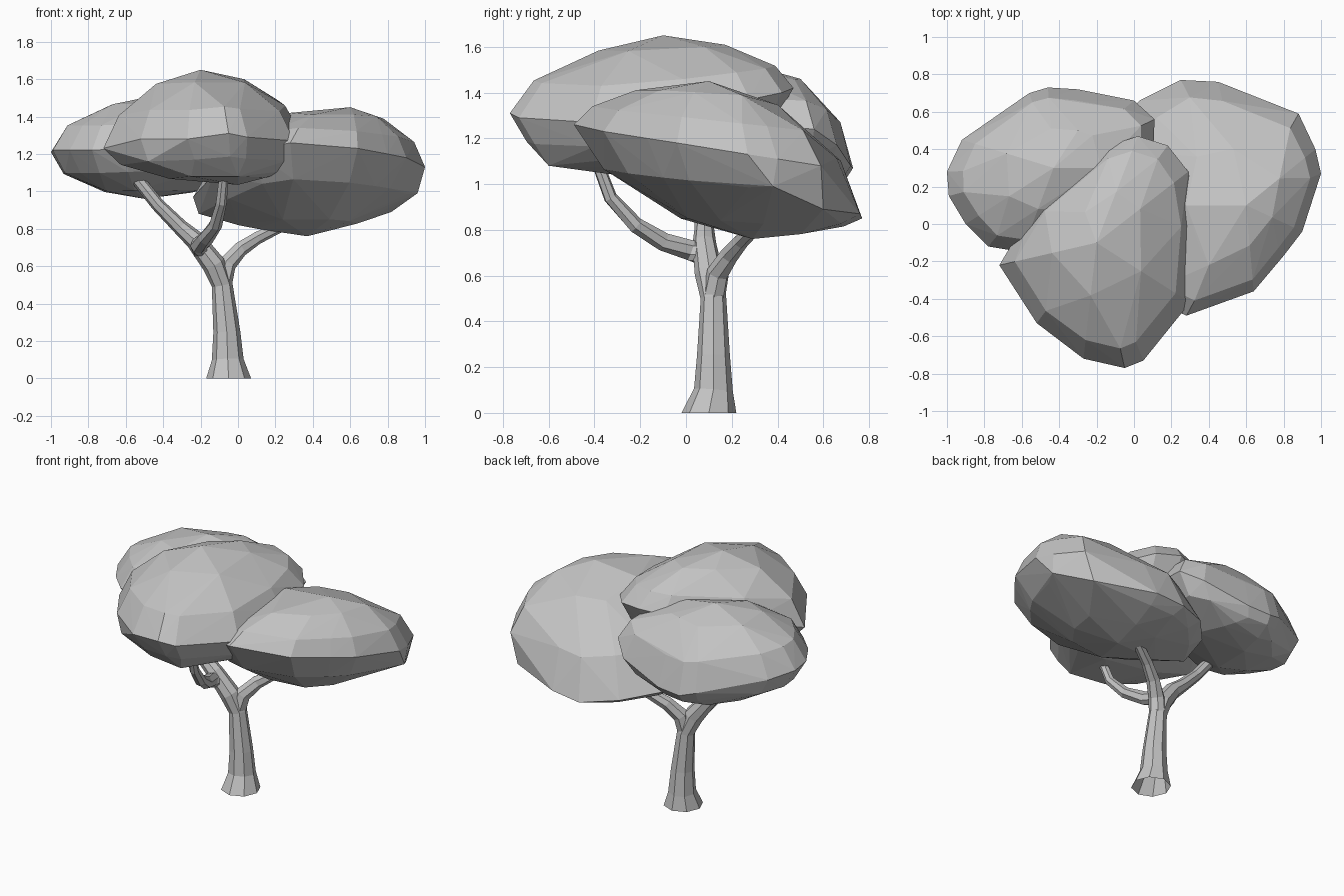
import bpy
import bmesh
import math
import random
from mathutils import Vector

random.seed(4)

default_cube = bpy.data.objects.get("Cube")
if default_cube:
    bpy.data.objects.remove(default_cube, do_unlink=True)


def make_material(name, colour):
    material = bpy.data.materials.new(name)
    material.use_nodes = True
    material.diffuse_color = colour
    shader = material.node_tree.nodes["Principled BSDF"]
    shader.inputs["Base Color"].default_value = colour
    shader.inputs["Roughness"].default_value = 0.9
    return material


light_grey = make_material("light grey", (0.55, 0.55, 0.55, 1))


def finish(name, bm):
    """Turn a bmesh into a flat shaded object."""
    bmesh.ops.recalc_face_normals(bm, faces=bm.faces[:])
    mesh = bpy.data.meshes.new(name)
    bm.to_mesh(mesh)
    bm.free()
    mesh.materials.append(light_grey)
    obj = bpy.data.objects.new(name, mesh)
    bpy.context.collection.objects.link(obj)
    return obj


def add_limb(name, stations, sides=8):
    """Faceted open tube through (x, y, z, radius) stations."""
    bm = bmesh.new()
    centres = [Vector(station[:3]) for station in stations]
    last = len(centres) - 1
    rings = []
    for i, centre in enumerate(centres):
        direction = centres[min(i + 1, last)] - centres[max(i - 1, 0)]
        if centre.z == 0:
            direction = Vector((0, 0, 1))
        # A fixed reference axis keeps the rings from twisting
        across = Vector((0, 1, 0)).cross(direction).normalized()
        along = direction.cross(across).normalized()
        radius = stations[i][3]
        ring = []
        for k in range(sides):
            angle = math.tau * k / sides
            offset = across * math.cos(angle) + along * math.sin(angle)
            ring.append(bm.verts.new(centre + offset * radius))
        rings.append(ring)
    for lower, upper in zip(rings, rings[1:]):
        for k in range(sides):
            n = (k + 1) % sides
            bm.faces.new((lower[k], lower[n], upper[n], upper[k]))
    return finish(name, bm)


def add_clump(name, rim, bulges, crown, belly, crown_power=1.2, belly_power=1.05):
    """Faceted leaf mass: a tilted rim domed up to a crown and down to a belly,
    with a few extra bulges pushing the hull outwards."""
    bm = bmesh.new()
    for point in rim + bulges:
        bm.verts.new(point)
    for pole, power in ((crown, crown_power), (belly, belly_power)):
        bm.verts.new(pole)
        for row, degrees in enumerate((29, 58)):
            out = math.cos(math.radians(degrees)) ** power
            rise = math.sin(math.radians(degrees)) ** power
            # The inner row uses every second rim point for larger facets
            for x, y, z in rim[row::row + 1]:
                wobble = random.uniform(-0.015, 0.015)
                bm.verts.new((
                    pole[0] + (x - pole[0]) * (out + wobble),
                    pole[1] + (y - pole[1]) * (out + wobble),
                    z + (pole[2] - z) * rise,
                ))
    result = bmesh.ops.convex_hull(bm, input=bm.verts[:])
    spare = {v for v in result["geom_interior"] + result["geom_unused"]
             if isinstance(v, bmesh.types.BMVert)}
    bmesh.ops.delete(bm, geom=list(spare), context="VERTS")
    return finish(name, bm)


# Trunk with flared foot, running on into the right limb
add_limb("trunk", [
    (-0.05, 0.1, 0, 0.12), (-0.055, 0.12, 0.1, 0.085),
    (-0.06, 0.12, 0.25, 0.072), (-0.085, 0.12, 0.5, 0.056),
    (-0.13, 0.1, 0.61, 0.062), (-0.23, 0.08, 0.74, 0.052),
    (-0.31, 0.08, 0.81, 0.042), (-0.43, 0.07, 0.93, 0.036),
    (-0.59, 0.07, 1.13, 0.034),
])

# Limb to the left leaf clump
add_limb("left_limb", [
    (-0.085, 0.12, 0.5, 0.052), (-0.06, 0.14, 0.61, 0.05),
    (0.01, 0.19, 0.69, 0.042), (0.1, 0.24, 0.75, 0.035),
    (0.28, 0.33, 0.84, 0.03),
], sides=7)

# Curved limb to the front leaf clump
add_limb("front_limb", [
    (-0.2, 0.1, 0.68, 0.045), (-0.21, 0.02, 0.71, 0.046),
    (-0.17, -0.1, 0.75, 0.042), (-0.12, -0.22, 0.82, 0.036),
    (-0.09, -0.33, 0.94, 0.03), (-0.075, -0.39, 1.1, 0.026),
], sides=7)

# Front leaf clump, the highest
add_clump("front_leaves", [
    (-0.05, -0.77, 1.31), (-0.27, -0.72, 1.28), (-0.52, -0.53, 1.28),
    (-0.72, -0.22, 1.23), (-0.53, 0.1, 1.34), (-0.33, 0.24, 1.38),
    (-0.13, 0.42, 1.4), (0.02, 0.47, 1.42), (0.18, 0.42, 1.4),
    (0.29, 0.28, 1.37), (0.33, 0, 1.32), (0.3, -0.42, 1.27),
    (0.05, -0.73, 1.29),
], bulges=[
    (-0.48, -0.54, 1.16), (-0.25, -0.56, 1.08), (0, -0.6, 1.08),
    (0.26, -0.3, 1.11),
], crown=(-0.2, -0.1, 1.65), belly=(0, -0.27, 1.035), belly_power=1.1)

# Left leaf clump, sloping down to the back
add_clump("left_leaves", [
    (0.28, -0.49, 1.26), (0.64, -0.36, 1.23), (0.8, -0.17, 1.2),
    (0.9, -0.04, 1.18), (1, 0.27, 1.13), (0.97, 0.4, 1.11),
    (0.88, 0.59, 1.08), (0.45, 0.76, 0.87), (0.25, 0.77, 0.85),
    (0.03, 0.66, 0.88), (-0.16, 0.45, 0.91), (-0.24, 0.15, 0.97),
    (-0.13, -0.15, 1.09), (0.08, -0.4, 1.22),
], bulges=[
    (0.82, 0.6, 0.89), (0.96, 0.38, 0.99), (0.4, -0.22, 1.41),
    (0.28, 0.1, 1.42), (0, 0.2, 0.82), (-0.21, 0.22, 0.88),
], crown=(0.6, 0.1, 1.45), belly=(0.37, 0.29, 0.76), belly_power=1.3)

# Right leaf clump
add_clump("right_leaves", [
    (-1, 0.28, 1.21), (-0.92, 0.45, 1.19), (-0.56, 0.7, 1.1),
    (-0.46, 0.73, 1.07), (-0.3, 0.72, 1.08), (0, 0.66, 1.17),
    (0.11, 0.56, 1.24), (0.1, 0.3, 1.26), (-0.1, 0.02, 1.26),
    (-0.6, -0.15, 1.23), (-0.78, -0.12, 1.22), (-0.9, 0, 1.22),
    (-0.99, 0.15, 1.22),
], bulges=[
    (-0.3, 0.5, 1.46), (-0.58, 0.6, 0.99), (-0.28, 0.62, 1),
], crown=(-0.43, 0.3, 1.515), belly=(-0.5, 0.44, 0.96), crown_power=1.1)
